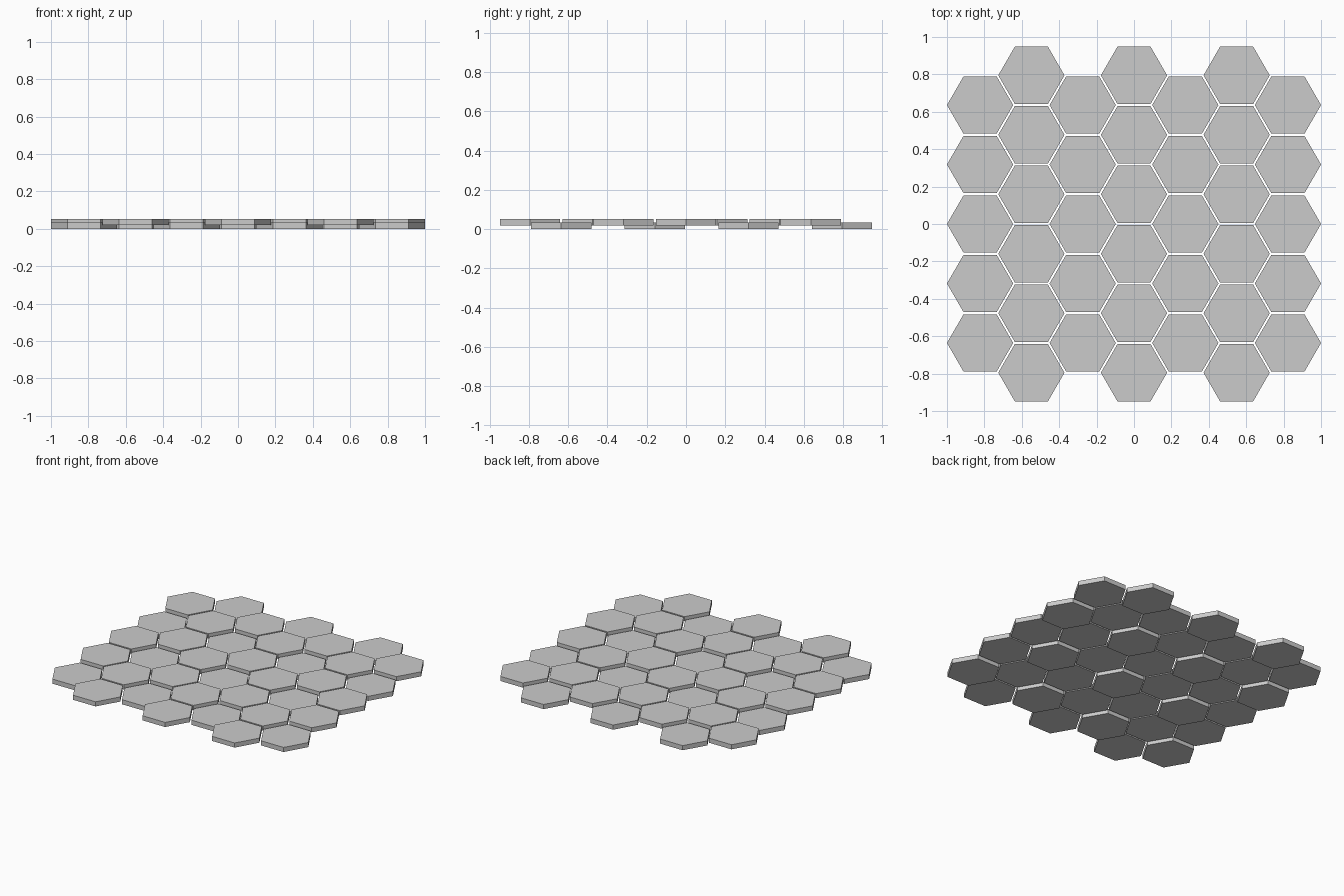
import bpy, bmesh
from math import cos, sin, pi

if "Cube" in bpy.data.objects:
    bpy.data.objects.remove(bpy.data.objects["Cube"])

R = 0.177          # corner radius of one tile
DX = (1 - R) / 3   # column spacing
DY = 0.159         # half of the row spacing
THICK = 0.033
RAISE = 0.019

# One shared hexagonal prism, flat sides facing front and back
mesh = bpy.data.meshes.new("hex_tile")
bm = bmesh.new()
base = bm.faces.new([bm.verts.new((R * cos(i * pi / 3), R * sin(i * pi / 3), 0)) for i in range(6)])
top = bmesh.ops.extrude_face_region(bm, geom=[base], use_keep_orig=True)
bmesh.ops.translate(bm, vec=(0, 0, THICK),
                    verts=[v for v in top["geom"] if isinstance(v, bmesh.types.BMVert)])
bmesh.ops.recalc_face_normals(bm, faces=bm.faces[:])
bm.to_mesh(mesh)
bm.free()

# Seven staggered columns of five or six tiles; every third half-row lies lower
for col in range(-3, 4):
    reach = 4 if col % 2 else 5
    for k in range(-reach, reach + 1, 2):
        tile = bpy.data.objects.new("hex_tile", mesh)
        tile.location = (col * DX, k * DY, 0 if k % 3 == 2 else RAISE)
        bpy.context.collection.objects.link(tile)
